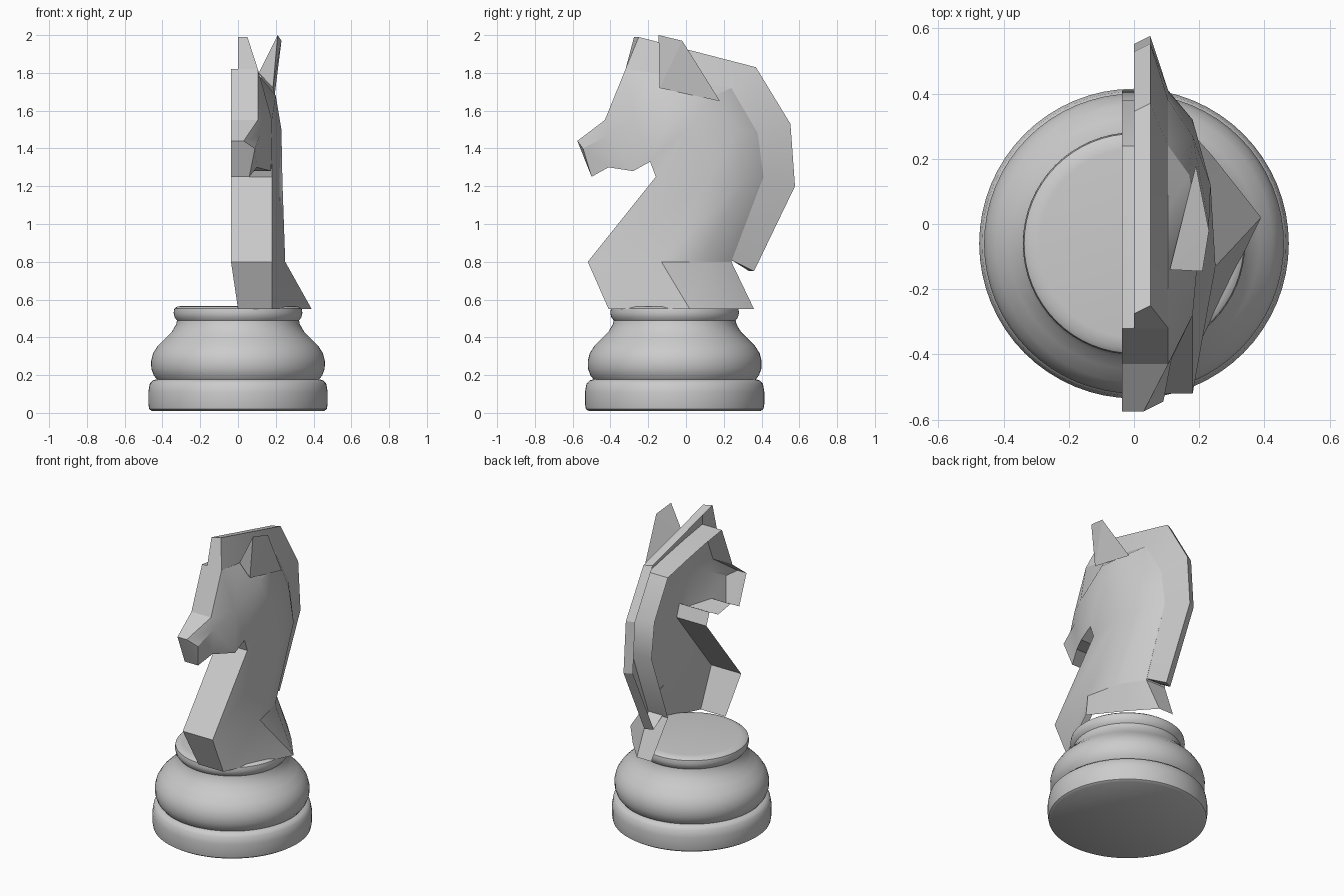
import bpy, bmesh
from math import sin, cos, tau

if "Cube" in bpy.data.objects:
    bpy.data.objects.remove(bpy.data.objects["Cube"])


def build(name, polys, smooth=30):
    """Mesh from polygons of points; shared corners are welded."""
    index, faces = {}, []
    for poly in polys:
        ids = [index.setdefault(tuple(round(c, 4) for c in p), len(index)) for p in poly]
        ids = list(dict.fromkeys(ids))
        if len(ids) > 2:
            faces.append(ids)
    mesh = bpy.data.meshes.new(name)
    mesh.from_pydata(list(index), [], faces)
    bm = bmesh.new()
    bm.from_mesh(mesh)
    bmesh.ops.recalc_face_normals(bm, faces=bm.faces)
    bm.to_mesh(mesh)
    bm.free()
    obj = bpy.data.objects.new(name, mesh)
    bpy.context.collection.objects.link(obj)
    if smooth:
        bpy.ops.object.select_all(action='DESELECT')
        obj.select_set(True)
        bpy.context.view_layer.objects.active = obj
        bpy.ops.object.shade_smooth_by_angle(angle=smooth * tau / 360)
    return obj


def loft(rows):
    """Quads between neighbouring rows of points."""
    return [(a[i], a[i + 1], b[i + 1], b[i])
            for a, b in zip(rows, rows[1:]) for i in range(len(a) - 1)]


# Turned base: radius, height
profile = [(0, .01), (.455, .01), (.47, .02), (.475, .05), (.475, .11), (.467, .155),
           (.45, .172), (.43, .178), (.447, .2), (.459, .235), (.46, .275), (.45, .315),
           (.425, .355), (.385, .395), (.35, .43), (.327, .47), (.323, .49), (.335, .505),
           (.341, .53), (.337, .552), (.322, .563), (.29, .567), (0, .565)]
N = 64
rings = [[(r * cos(tau * k / N), -.06 + r * sin(tau * k / N), z) for r, z in profile]
         for k in range(N)]
build("turned_base", loft(rings + rings[:1]), 40)

# Neck side rows: chest edge, widest point, rear bulge, back edge
neck = [
    [(.18, -.41, .55), (.39, .02, .55), (.24, .21, .55), (.105, .36, .55)],
    [(.18, -.52, .80), (.25, -.13, .80), (.20, .10, .80), (.105, .24, .80)],
    [(.18, -.16, 1.25), (.235, .12, 1.23), (.18, .32, 1.25), (.105, .41, 1.25)],
    [(.18, -.19, 1.33), (.23, .00, 1.50), (.18, .27, 1.50), (.105, .38, 1.48)],
    [(.18, -.28, 1.55), (.20, -.06, 1.68), (.17, .15, 1.68), (.105, .24, 1.72)],
    [(.105, -.32, 1.82), (.105, -.14, 1.795), (.105, .05, 1.76), (.105, .24, 1.72)],
]
# Head side rows: brow edge, cheek edge, jaw edge
head = [
    [(.03, -.575, 1.44), (.09, -.545, 1.40), (.06, -.50, 1.25)],
    [(.105, -.43, 1.55), (.115, -.415, 1.47), (.10, -.41, 1.30)],
    [neck[5][0], neck[4][0], (.175, -.28, 1.28)],
    [neck[5][0], neck[4][0], neck[3][0]],
]
# Rim band running round the outline to the open middle
outline = ([r[0] for r in neck[:4]] + [r[2] for r in head[2::-1]] + [r[0] for r in head[:2]]
           + neck[5] + [r[3] for r in neck[3::-1]])
rim = [[p, (0 if p[2] < .6 else -.037, p[1], p[2])] for p in outline]
build("horse_body", loft(neck) + loft(head) + [head[0]] + loft(rim))

# Mane: inner y, z and outer y, z
stations = [(-.32, 1.82, -.25, 1.99), (.24, 1.72, .37, 1.83), (.38, 1.48, .553, 1.53),
            (.41, 1.25, .577, 1.20), (.24, .81, .36, .75)]
mane = [[(0, oy - .025, oz), (.05, oy, oz), (.105, iy, iz)] for iy, iz, oy, oz in stations]
caps = [mane[k] + [(0, stations[k][0], stations[k][1])] for k in (0, -1)]
build("mane", loft(mane) + caps, 20)

# Ear
inner, outer, rear = (.11, -.14, 1.80), (.185, -.14, 1.72), (.19, .18, 1.65)
tip, tip_back = (.21, -.145, 2.0), (.23, -.02, 1.97)
build("ear", [(inner, outer, tip), (outer, rear, tip_back), (outer, tip_back, tip),
              (inner, tip, tip_back), (inner, tip_back, rear)], 0)
